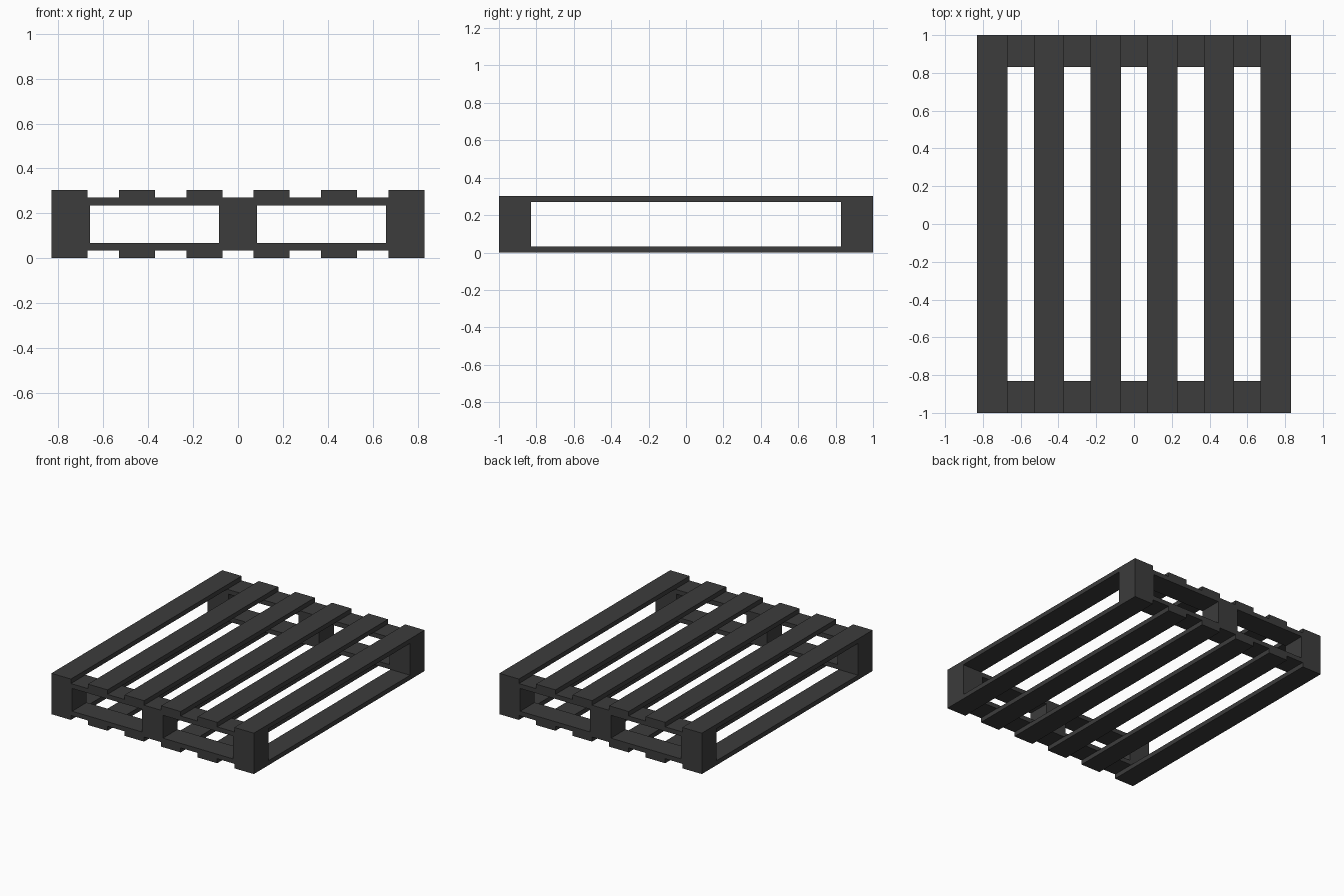
import bpy

# Remove the default cube only
cube = bpy.data.objects.get("Cube")
if cube:
    bpy.data.objects.remove(cube, do_unlink=True)

# Single dark grey material
grey = bpy.data.materials.new("dark_grey")
grey.use_nodes = True
colour = (0.045, 0.045, 0.045, 1)
grey.diffuse_color = colour
bsdf = next(n for n in grey.node_tree.nodes if n.type == 'BSDF_PRINCIPLED')
bsdf.inputs["Base Color"].default_value = colour

HALF_W, HALF_L, HEIGHT = 0.83, 1.0, 0.303
BOARD = 0.0335    # board thickness
BLOCK = 0.17      # block footprint and rail width
SLAT = 0.16       # slat width


def box(name, centre, size):
    bpy.ops.mesh.primitive_cube_add(size=1, location=centre)
    obj = bpy.context.object
    obj.name = name
    obj.scale = size
    bpy.ops.object.transform_apply(location=False, rotation=False, scale=True)
    obj.data.materials.append(grey)
    return obj


# Lengthwise slats on the top and bottom decks
step = (2 * HALF_W - SLAT) / 5
for deck, z in (("bottom", BOARD / 2), ("top", HEIGHT - BOARD / 2)):
    for i in range(6):
        x = -HALF_W + SLAT / 2 + i * step
        box(f"{deck}_slat_{i + 1}", (x, 0, z), (SLAT, 2 * HALF_L, BOARD))

# Cross rails and spacer blocks at both ends
for end, sign in (("front", -1), ("back", 1)):
    y = sign * (HALF_L - BLOCK / 2)
    for level, z in (("lower", BOARD * 1.5), ("upper", HEIGHT - BOARD * 1.5)):
        box(f"{end}_{level}_rail", (0, y, z), (2 * HALF_W, BLOCK, BOARD))
    for place, side in (("right", -1), ("middle", 0), ("left", 1)):
        x = side * (HALF_W - BLOCK / 2)
        box(f"{end}_{place}_block", (x, y, HEIGHT / 2),
            (BLOCK, BLOCK, HEIGHT - 4 * BOARD))
